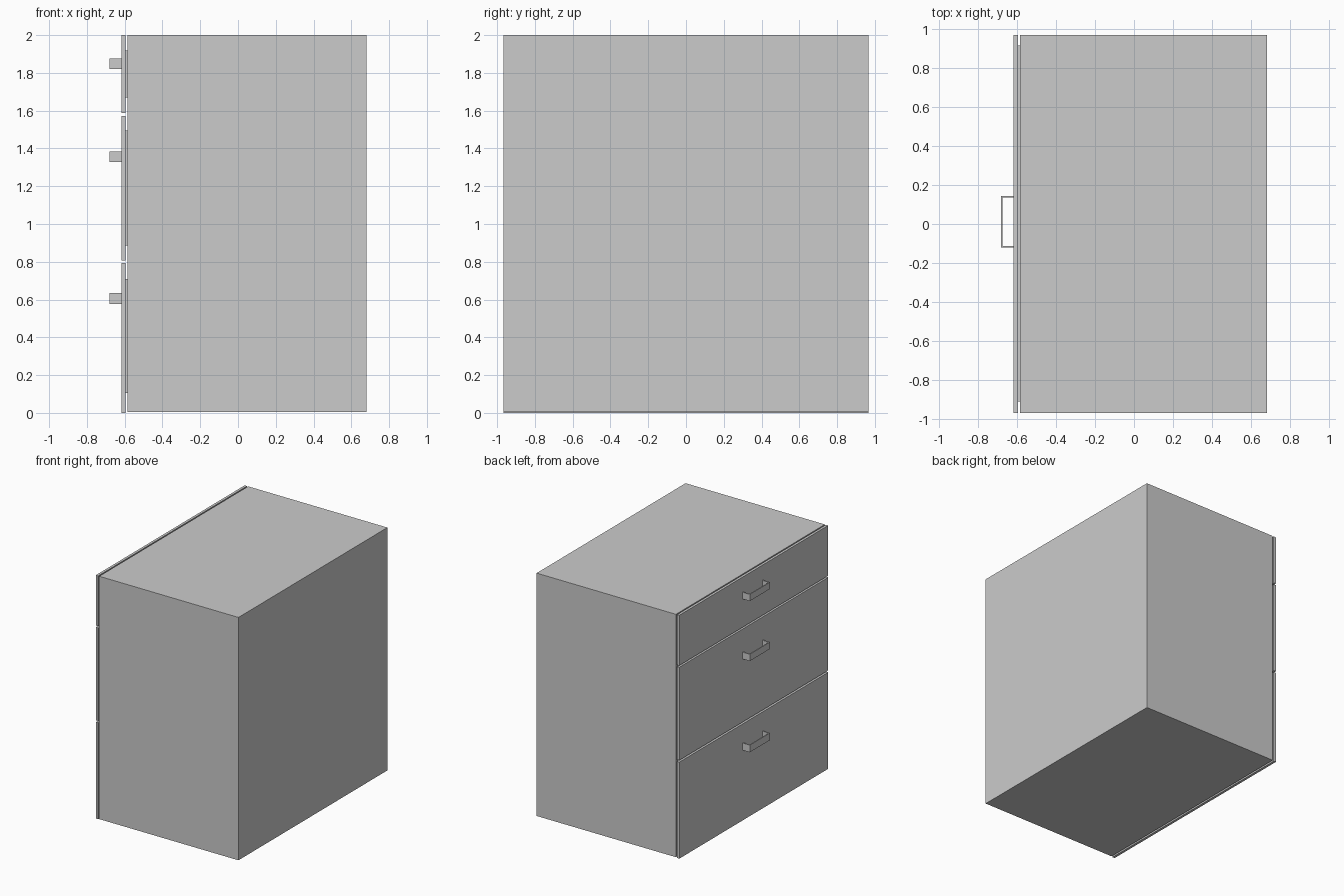
import bpy
import bmesh
from mathutils import Vector

if "Cube" in bpy.data.objects:
    bpy.data.objects.remove(bpy.data.objects["Cube"])


def add_box(bm, x, y, z):
    """Add a box from (min, max) ranges; returns its faces."""
    verts = bmesh.ops.create_cube(bm, size=1)["verts"]
    lo, hi = Vector((x[0], y[0], z[0])), Vector((x[1], y[1], z[1]))
    for v in verts:
        v.co = Vector([hi[i] if v.co[i] > 0 else lo[i] for i in range(3)])
    return list({f for v in verts for f in v.link_faces})


def make_object(name, bm):
    mesh = bpy.data.meshes.new(name)
    bm.to_mesh(mesh)
    bm.free()
    obj = bpy.data.objects.new(name, mesh)
    bpy.context.collection.objects.link(obj)
    return obj


def box(name, x, y, z):
    bm = bmesh.new()
    add_box(bm, x, y, z)
    return make_object(name, bm)


def open_box(name, x, y, z, normal, wall):
    """Box hollowed out from the side facing the given direction."""
    bm = bmesh.new()
    faces = add_box(bm, x, y, z)
    bm.normal_update()
    top = max(faces, key=lambda f: f.normal.dot(Vector(normal)))
    rim = bmesh.ops.inset_region(bm, faces=[top], thickness=wall)
    pocket = bmesh.ops.extrude_face_region(bm, geom=[top])["geom"]
    size = (x[1] - x[0], y[1] - y[0], z[1] - z[0])
    depth = sum(abs(n) * s for n, s in zip(normal, size)) - wall
    bmesh.ops.translate(bm, vec=-Vector(normal) * depth,
                        verts=[v for v in pocket if isinstance(v, bmesh.types.BMVert)])
    if top.is_valid:
        bmesh.ops.delete(bm, geom=[top], context='FACES_ONLY')
    bmesh.ops.recalc_face_normals(bm, faces=bm.faces)
    return make_object(name, bm)


def handle(name, z):
    """Flat-strip U-shaped pull, extruded upward."""
    out, base, y0, y1, t = -0.681, -0.616, -0.12, 0.144, 0.008
    profile = [(base, y0), (out, y0), (out, y1), (base, y1),
               (base, y1 - t), (out + t, y1 - t), (out + t, y0 + t), (base, y0 + t)]
    bm = bmesh.new()
    face = bm.faces.new([bm.verts.new((x, y, z[0])) for x, y in profile])
    geom = bmesh.ops.extrude_face_region(bm, geom=[face])["geom"]
    bmesh.ops.translate(bm, vec=(0, 0, z[1] - z[0]),
                        verts=[v for v in geom if isinstance(v, bmesh.types.BMVert)])
    bmesh.ops.recalc_face_normals(bm, faces=bm.faces)
    return make_object(name, bm)


WIDTH = (-0.967, 0.967)

# Carcass, open toward the drawers
open_box("cabinet_body", (-0.585, 0.681), WIDTH, (0.004, 2.0), (-1, 0, 0), 0.035)

# Drawers: front panel, tray and pull
drawers = [
    ("bottom", (0.0, 0.793), (0.106, 0.71), (0.577, 0.636)),
    ("middle", (0.808, 1.573), (0.885, 1.494), (1.327, 1.383)),
    ("top", (1.587, 2.0), (1.669, 1.918), (1.82, 1.875)),
]
for label, front_z, tray_z, pull_z in drawers:
    box(label + "_drawer_front", (-0.616, -0.595), WIDTH, front_z)
    open_box(label + "_drawer_tray", (-0.595, 0.6), (-0.91, 0.915), tray_z, (0, 0, 1), 0.03)
    handle(label + "_drawer_handle", pull_z)
